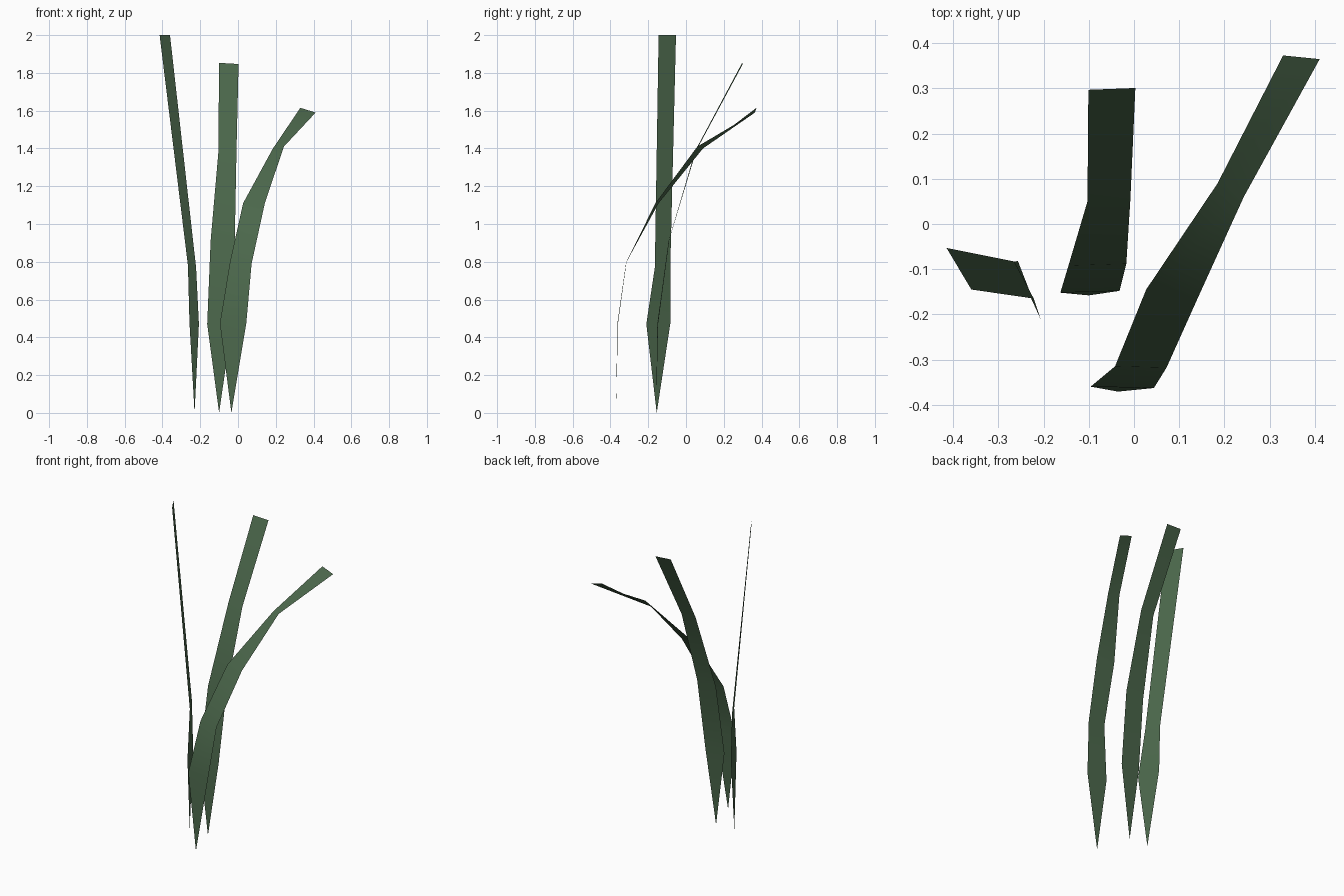
import bpy

leaf_green = bpy.data.materials.new("leaf_green")
leaf_green.diffuse_color = (0.07, 0.135, 0.07, 1)


def blade(name, tip, rows):
    """Pointed root, then a strip of left/right point pairs up to a cut end."""
    verts = [tip] + [p for row in rows for p in row]
    faces = [(0, 2, 1)]
    for i in range(len(rows) - 1):
        a = 1 + 2 * i
        faces.append((a, a + 1, a + 3, a + 2))
    mesh = bpy.data.meshes.new(name)
    mesh.from_pydata(verts, [], faces)
    mesh.materials.append(leaf_green)
    mesh.shade_smooth()
    obj = bpy.data.objects.new(name, mesh)
    bpy.context.collection.objects.link(obj)


# Tall, nearly straight blade on the left, turned sideways
blade("left_blade", (-0.23, -0.155, 0.0), [
    ((-0.207, -0.21, 0.47), (-0.257, -0.082, 0.48)),
    ((-0.222, -0.165, 0.77), (-0.265, -0.083, 0.78)),
    ((-0.36, -0.145, 2.0), (-0.415, -0.053, 2.0)),
])

# Middle blade leaning back
blade("middle_blade", (-0.10, -0.158, 0.0), [
    ((-0.163, -0.152, 0.47), (-0.032, -0.148, 0.47)),
    ((-0.145, -0.092, 0.91), (-0.017, -0.088, 0.92)),
    ((-0.103, 0.05, 1.39), (-0.008, 0.055, 1.39)),
    ((-0.101, 0.297, 1.853), (0.003, 0.301, 1.847)),
])

# Front blade arching to the back right
blade("arching_blade", (-0.035, -0.371, 0.0), [
    ((-0.096, -0.36, 0.475), (0.044, -0.363, 0.475)),
    ((-0.042, -0.315, 0.80), (0.072, -0.318, 0.79)),
    ((0.027, -0.145, 1.11), (0.142, -0.162, 1.11)),
    ((0.185, 0.09, 1.40), (0.243, 0.06, 1.41)),
    ((0.33, 0.373, 1.615), (0.411, 0.365, 1.59)),
])
